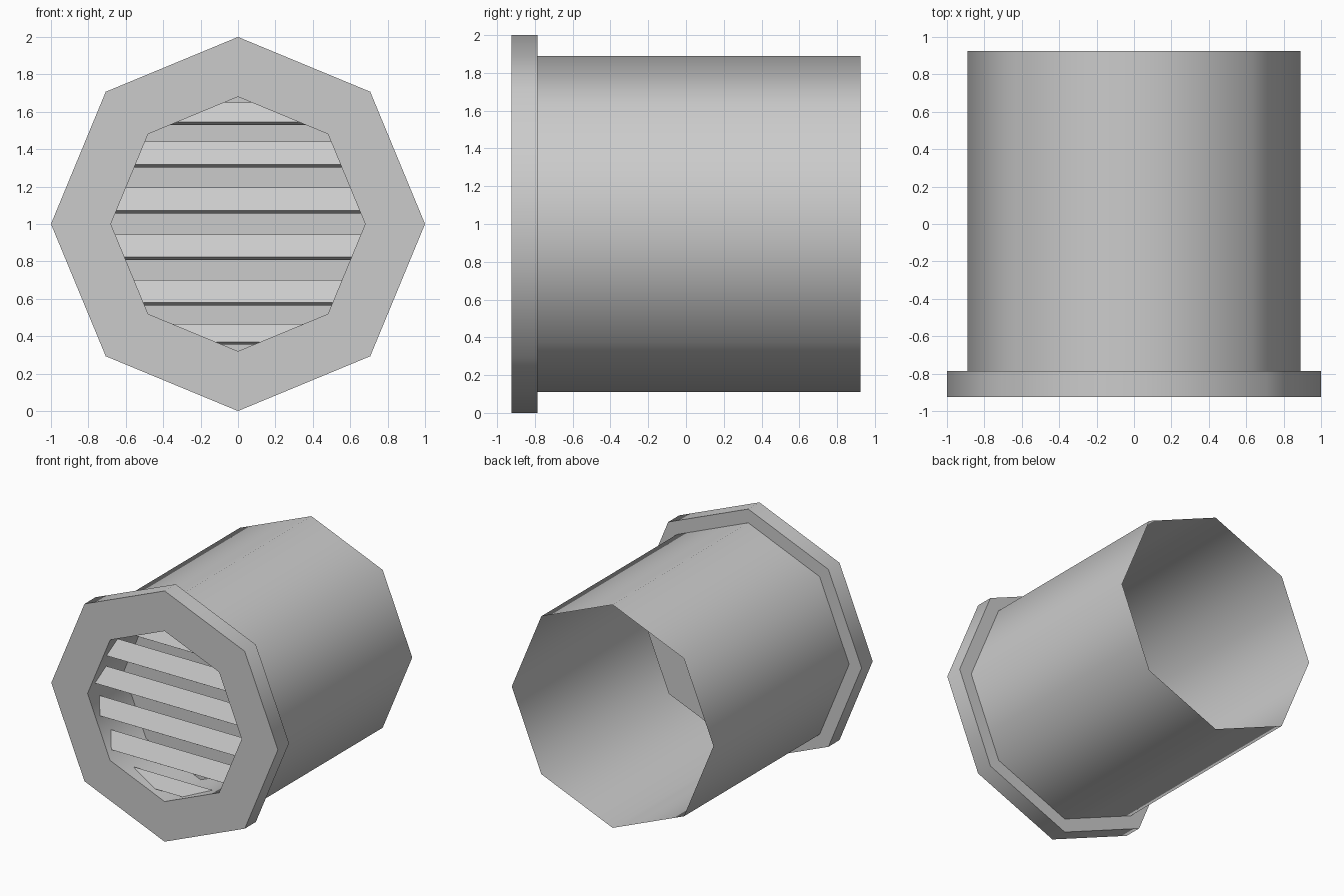
import bpy, bmesh, math

cube = bpy.data.objects.get("Cube")
if cube:
    bpy.data.objects.remove(cube, do_unlink=True)

grey = bpy.data.materials.new("light_grey_metal")
grey.use_nodes = True
colour = (0.6, 0.6, 0.6, 1)
grey.diffuse_color = colour
grey.node_tree.nodes["Principled BSDF"].inputs["Base Color"].default_value = colour

SIDES = 8
CENTRE_Z = 1.0
FRONT, BACK = -0.925, 0.925
BORE = 0.68


def finish(name, bm, smooth=False):
    bmesh.ops.recalc_face_normals(bm, faces=bm.faces)
    mesh = bpy.data.meshes.new(name)
    bm.to_mesh(mesh)
    bm.free()
    mesh.materials.append(grey)
    obj = bpy.data.objects.new(name, mesh)
    bpy.context.collection.objects.link(obj)
    if smooth:
        bpy.ops.object.select_all(action='DESELECT')
        obj.select_set(True)
        bpy.context.view_layer.objects.active = obj
        bpy.ops.object.shade_smooth_by_angle(angle=math.radians(60))
    return obj


def ring(bm, radius, y):
    angles = [math.tau * i / SIDES for i in range(SIDES)]
    return [bm.verts.new((radius * math.cos(a), y, CENTRE_Z + radius * math.sin(a)))
            for a in angles]


# Pipe, flange and blind recess as one folded shell
bm = bmesh.new()
profile = [(BORE, -0.47), (BORE, FRONT), (1.0, FRONT), (1.0, -0.785),
           (0.89, -0.785), (0.89, BACK)]
rings = [ring(bm, r, y) for r, y in profile]
bm.faces.new(rings[0])
for a, b in zip(rings, rings[1:]):
    for i in range(SIDES):
        j = (i + 1) % SIDES
        bm.faces.new((a[i], a[j], b[j], b[i]))
finish("pipe_with_flange", bm, smooth=True)


# Half width of the octagonal recess at a given height
def half_width(z):
    h = abs(z - CENTRE_Z)
    t = math.tan(math.pi / SIDES)
    return max(0.0, min(BORE - h * t, (BORE - h) / t))


# Tilted slats, each trimmed to the recess
def slat(name, top, bottom):
    bm = bmesh.new()
    y_low = FRONT + 0.05
    y_top = y_low + (top - bottom) * 0.57
    section = [(y_low, bottom), (y_top, top),
               (y_top + 0.026, top - 0.015), (y_low + 0.026, bottom - 0.015)]
    ends = [[bm.verts.new((s * half_width(z), y, z)) for y, z in section]
            for s in (-1, 1)]
    for face in ends:
        bm.faces.new(face)
    left, right = ends
    for i in range(4):
        j = (i + 1) % 4
        bm.faces.new((left[i], left[j], right[j], right[i]))
    finish(name, bm)


heights = [(1.65, 1.545), (1.44, 1.318), (1.195, 1.072),
           (0.945, 0.823), (0.70, 0.579), (0.465, 0.37)]
for n, (top, bottom) in enumerate(heights, 1):
    slat(f"slat_{n}", top, bottom)
